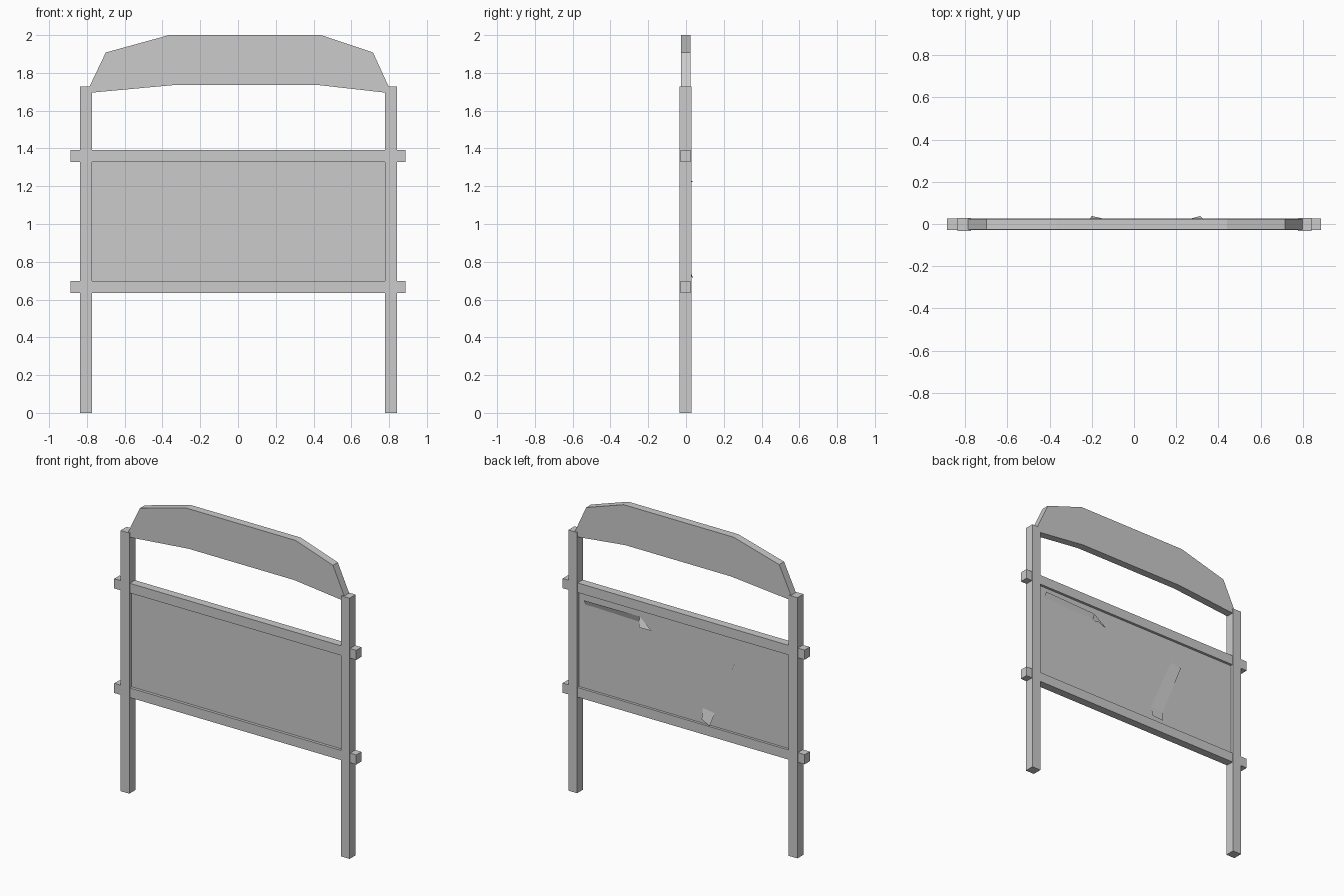
import bpy

if "Cube" in bpy.data.objects:
    bpy.data.objects.remove(bpy.data.objects["Cube"])


def mesh_object(name, verts, faces):
    mesh = bpy.data.meshes.new(name)
    mesh.from_pydata(verts, [], faces)
    mesh.update()
    obj = bpy.data.objects.new(name, mesh)
    bpy.context.collection.objects.link(obj)
    return obj


def extrude_profile(name, profile, y0, y1):
    """Extrude an (x, z) outline, listed clockwise from the front, along y."""
    n = len(profile)
    verts = [(x, y, z) for y in (y0, y1) for x, z in profile]
    faces = [tuple(reversed(range(n))), tuple(range(n, 2 * n))]
    faces += [(i, (i + 1) % n, n + (i + 1) % n, n + i) for i in range(n)]
    return mesh_object(name, verts, faces)


def box(name, x0, x1, y0, y1, z0, z1):
    return extrude_profile(name, [(x0, z0), (x0, z1), (x1, z1), (x1, z0)], y0, y1)


# Upright posts
for side, x in (("left", -0.805), ("right", 0.81)):
    box(f"{side}_post", x - 0.032, x + 0.032, -0.034, 0.029, 0, 1.727)

# Horizontal rails passing through the posts
for level, z in (("lower", 0.667), ("upper", 1.36)):
    box(f"{level}_rail", -0.887, 0.887, -0.029, 0.025, z - 0.032, z + 0.032)

# Thin recessed board
box("board_panel", -0.79, 0.79, -0.01, 0.008, 0.68, 1.345)

# Arched header board
header = [(-0.78, 1.695), (-0.789, 1.722), (-0.70, 1.908), (-0.365, 2.0),
          (0.44, 2.0), (0.715, 1.908), (0.80, 1.722), (0.785, 1.695),
          (0.43, 1.735), (-0.345, 1.735)]
extrude_profile("header_board", header, -0.027, 0.024)

# Loose strips with curled ends on the back of the board
strip_faces = [(0, 1, 2, 3), (3, 2, 4, 5)]
mesh_object("upper_back_strip", [
    (0.73, 0.007, 1.25), (0.73, 0.027, 1.29), (0.33, 0.014, 1.285),
    (0.34, 0.007, 1.24), (0.24, 0.018, 1.215), (0.315, 0.038, 1.225)], strip_faces)
mesh_object("lower_back_strip", [
    (-0.29, 0.009, 1.17), (-0.365, 0.015, 1.155), (-0.22, 0.012, 0.79),
    (-0.13, 0.009, 0.80), (-0.20, 0.038, 0.71), (-0.13, 0.022, 0.73)], strip_faces)
